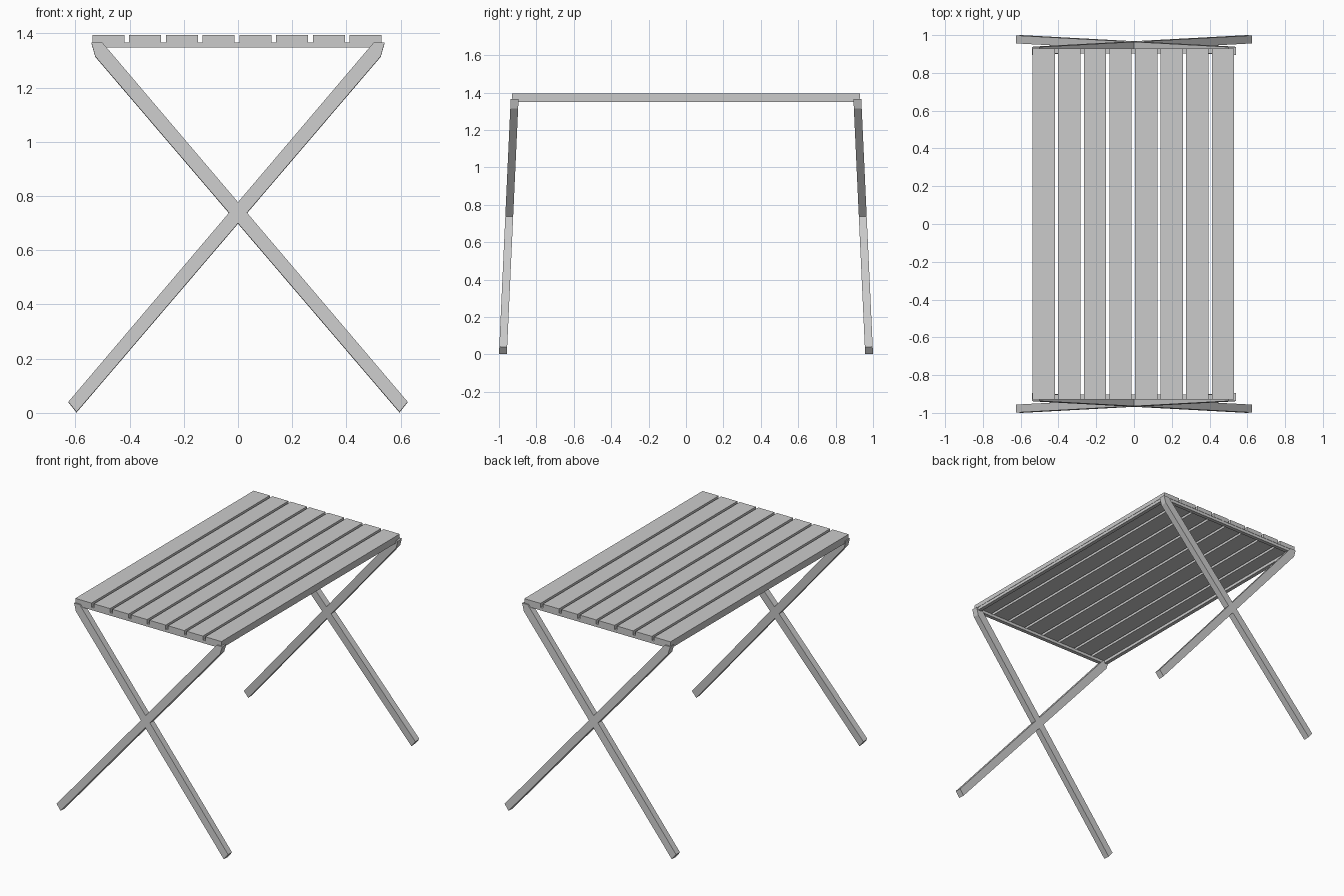
import bpy, bmesh

if "Cube" in bpy.data.objects:
    bpy.data.objects.remove(bpy.data.objects["Cube"])


def new_object(name, bm):
    bmesh.ops.recalc_face_normals(bm, faces=bm.faces)
    mesh = bpy.data.meshes.new(name)
    bm.to_mesh(mesh)
    bm.free()
    ob = bpy.data.objects.new(name, mesh)
    bpy.context.collection.objects.link(ob)
    return ob


def box(name, x0, x1, y0, y1, z0, z1):
    bm = bmesh.new()
    bmesh.ops.create_cube(bm, size=1)
    for v in bm.verts:
        v.co.x = x1 if v.co.x > 0 else x0
        v.co.y = y1 if v.co.y > 0 else y0
        v.co.z = z1 if v.co.z > 0 else z0
    return new_object(name, bm)


# slats of the table top, running front to back
for i in range(8):
    x = -0.478 + i * 0.1356
    box(f"slat_{i + 1}", x - 0.059, x + 0.059, -0.93, 0.93, 1.367, 1.395)

# frame under the slats
for s, side in ((-1, "front"), (1, "back")):
    y0, y1 = sorted((s * 0.903, s * 0.928))
    box(f"{side}_rail", -0.535, 0.528, y0, y1, 1.348, 1.367)
for x0, name in ((-0.535, "left_rail"), (0.503, "right_rail")):
    box(name, x0, x0 + 0.025, -0.903, 0.903, 1.348, 1.367)

# crossed legs: side profile (x, z), thickened along y and leaning inwards
PROFILE = [(-0.596, 0.002), (-0.626, 0.040), (0.500, 1.365), (0.541, 1.365), (0.527, 1.315)]
LEAN = 0.046


def leg(name, mirror, side):
    bm = bmesh.new()
    rings = []
    for off in (-0.021, 0.021):
        rings.append([bm.verts.new((mirror * x, side * (0.979 - LEAN * z + off), z + LEAN * off))
                      for x, z in PROFILE])
    bm.faces.new(rings[0])
    bm.faces.new(rings[1])
    n = len(PROFILE)
    for i in range(n):
        j = (i + 1) % n
        bm.faces.new((rings[0][i], rings[0][j], rings[1][j], rings[1][i]))
    return new_object(name, bm)


for side, label in ((-1, "front"), (1, "back")):
    leg(f"{label}_leg_rising_right", 1, side)
    leg(f"{label}_leg_rising_left", -1, side)
